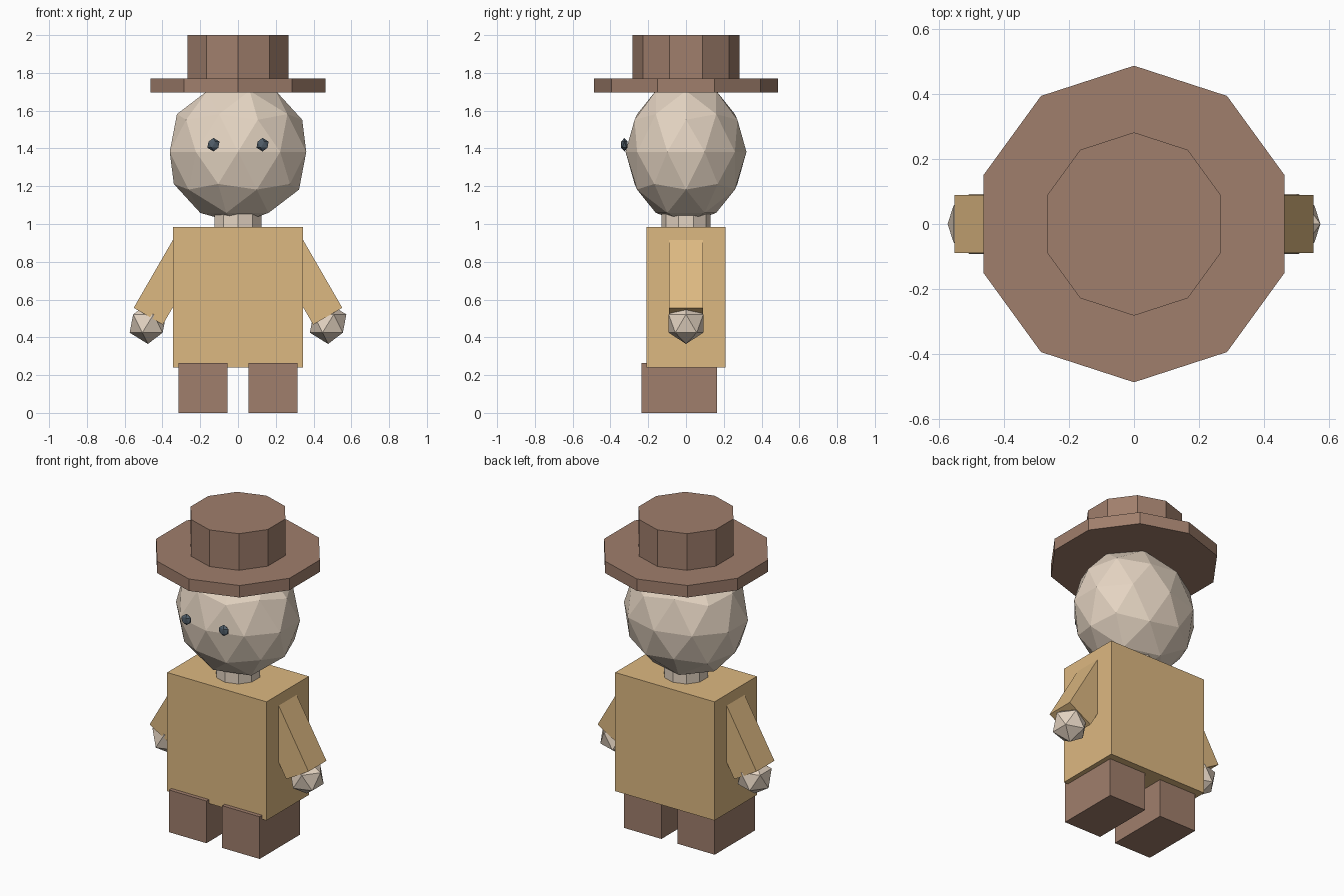
import bpy, bmesh
from math import radians
from mathutils import Matrix

if "Cube" in bpy.data.objects:
    bpy.data.objects.remove(bpy.data.objects["Cube"])


def material(name, rgb):
    m = bpy.data.materials.new(name)
    m.diffuse_color = (*rgb, 1)
    m.use_nodes = True
    m.node_tree.nodes["Principled BSDF"].inputs["Base Color"].default_value = m.diffuse_color
    return m


CLOTH = material("tan_cloth", (0.72, 0.48, 0.22))
BROWN = material("brown", (0.35, 0.21, 0.15))
SKIN = material("skin", (0.78, 0.66, 0.54))
DARK = material("dark", (0.08, 0.11, 0.14))


def finish(bm, name, mat, loc, size, tilt=0):
    # scale, tilt about y, then place
    bm.transform(Matrix.Translation(loc) @ Matrix.Rotation(tilt, 4, 'Y')
                 @ Matrix.Diagonal((*size, 1)))
    me = bpy.data.meshes.new(name)
    bm.to_mesh(me)
    bm.free()
    me.materials.append(mat)
    ob = bpy.data.objects.new(name, me)
    bpy.context.collection.objects.link(ob)


def box(name, mat, loc, size, tilt=0):
    bm = bmesh.new()
    bmesh.ops.create_cube(bm, size=1)
    finish(bm, name, mat, loc, size, tilt)


def ball(name, mat, loc, size, detail):
    bm = bmesh.new()
    bmesh.ops.create_icosphere(bm, subdivisions=detail, radius=1)
    finish(bm, name, mat, loc, size)


def drum(name, mat, radius, z0, z1):
    bm = bmesh.new()
    bmesh.ops.create_cone(bm, cap_ends=True, segments=10,
                          radius1=radius, radius2=radius, depth=z1 - z0)
    finish(bm, name, mat, (0, 0, (z0 + z1) / 2), (1, 1, 1))


# Torso, neck and head
box("torso", CLOTH, (0, 0, 0.6125), (0.69, 0.42, 0.745))
drum("neck", SKIN, 0.13, 0.95, 1.12)
ball("head", SKIN, (0, 0, 1.382), (0.38, 0.32, 0.38), 2)

# Hat
drum("hat_brim", BROWN, 0.487, 1.695, 1.77)
drum("hat_crown", BROWN, 0.282, 1.77, 2.0)

# Paired parts
for side, s in (("left", -1), ("right", 1)):
    box(side + "_leg", BROWN, (s * 0.185, -0.035, 0.1325), (0.26, 0.4, 0.265))
    box(side + "_arm", CLOTH, (s * 0.36, 0, 0.711), (0.178, 0.178, 0.46), -s * radians(30))
    ball(side + "_hand", SKIN, (s * 0.477, 0, 0.473), (0.108, 0.108, 0.108), 1)
    ball(side + "_eye", DARK, (s * 0.13, -0.326, 1.42), (0.036, 0.02, 0.036), 1)
